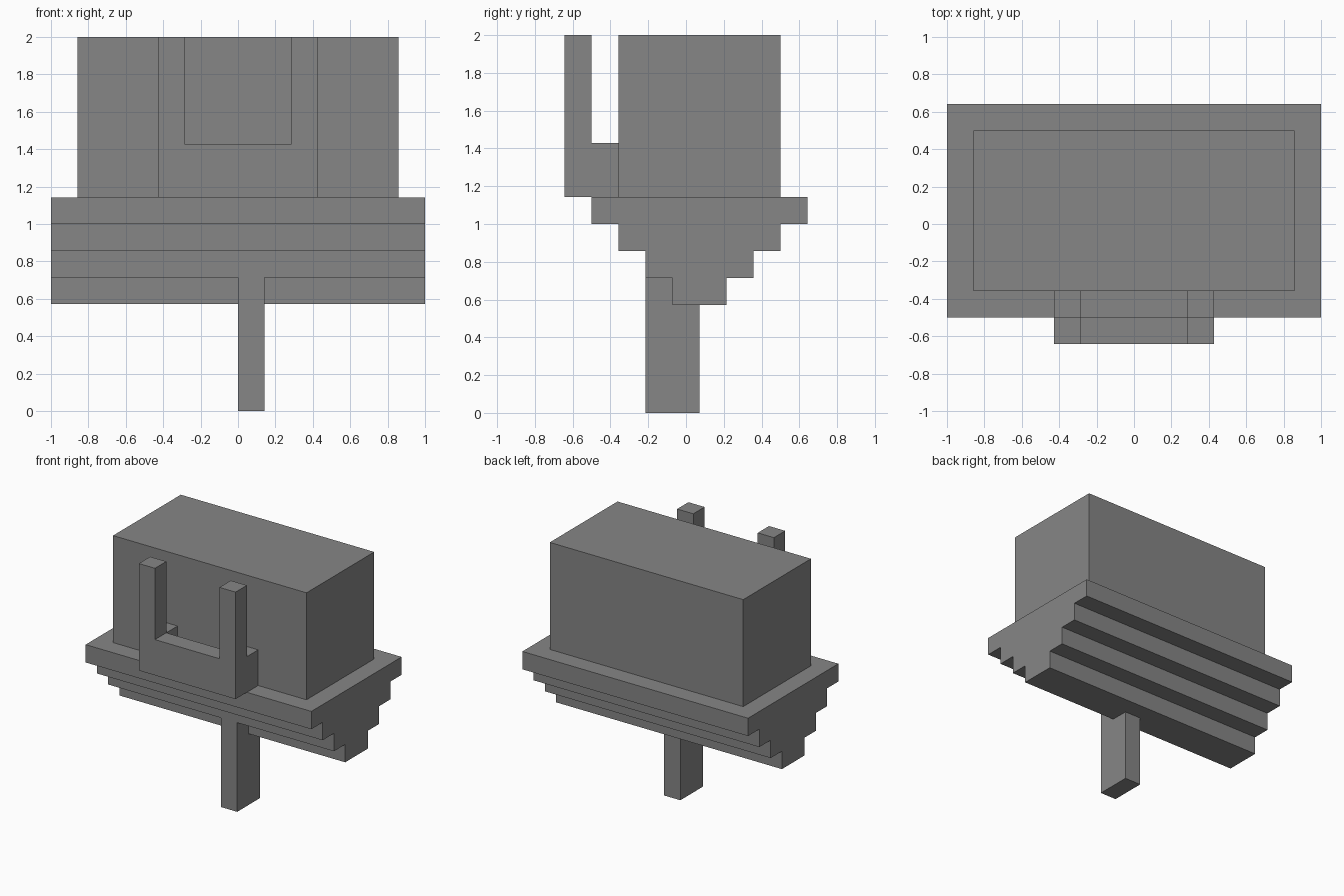
import bpy
import bmesh
from mathutils import Vector

U = 1 / 7  # one grid step of the blocky design

if "Cube" in bpy.data.objects:
    bpy.data.objects.remove(bpy.data.objects["Cube"], do_unlink=True)

grey = bpy.data.materials.new("mid grey")
grey.use_nodes = True
colour = (0.24, 0.24, 0.24, 1)
grey.diffuse_color = colour
grey.node_tree.nodes["Principled BSDF"].inputs["Base Color"].default_value = colour


def prism(name, outline, start, depth):
    """Extrude an outline of 3D grid points, shifted by start, along depth."""
    bm = bmesh.new()
    face = bm.faces.new([bm.verts.new((Vector(p) + Vector(start)) * U) for p in outline])
    ext = bmesh.ops.extrude_face_region(bm, geom=[face], use_keep_orig=True)
    verts = [g for g in ext["geom"] if isinstance(g, bmesh.types.BMVert)]
    bmesh.ops.translate(bm, verts=verts, vec=Vector(depth) * U)
    bmesh.ops.recalc_face_normals(bm, faces=bm.faces)
    mesh = bpy.data.meshes.new(name)
    bm.to_mesh(mesh)
    bm.free()
    mesh.materials.append(grey)
    obj = bpy.data.objects.new(name, mesh)
    bpy.context.collection.objects.link(obj)
    return obj


def box(name, x, y, z):
    """Box from (low, high) grid ranges."""
    outline = [(x[0], y[0], z[0]), (x[1], y[0], z[0]),
               (x[1], y[1], z[0]), (x[0], y[1], z[0])]
    return prism(name, outline, (0, 0, 0), (0, 0, z[1] - z[0]))


# Main body block
box("body", (-6, 6), (-2.5, 3.5), (8, 14))

# Stepped base: inverted staircase profile, mirrored front to back
half = []
for step in range(4):
    half += [(step + 1, step + 4), (step + 1, step + 5)]
profile = [(0, y, z) for y, z in half] + [(0, -y, z) for y, z in reversed(half)]
prism("stepped_base", profile, (-7, 0.5, 0), (14, 0, 0))

# Support post
box("post", (0, 1), (-1.5, 0.5), (0, 5))

# U-shaped front frame with two uprights
right_half = [(3, 8), (3, 14), (2, 14), (2, 10)]
frame = [(x, 0, z) for x, z in right_half] + [(-x, 0, z) for x, z in reversed(right_half)]
prism("front_frame", frame, (0, -4.5, 0), (0, 1, 0))

# Short arms joining the frame to the body
for side, x in (("left", (2, 3)), ("right", (-3, -2))):
    box(side + "_arm", x, (-3.5, -2.5), (8, 10))
